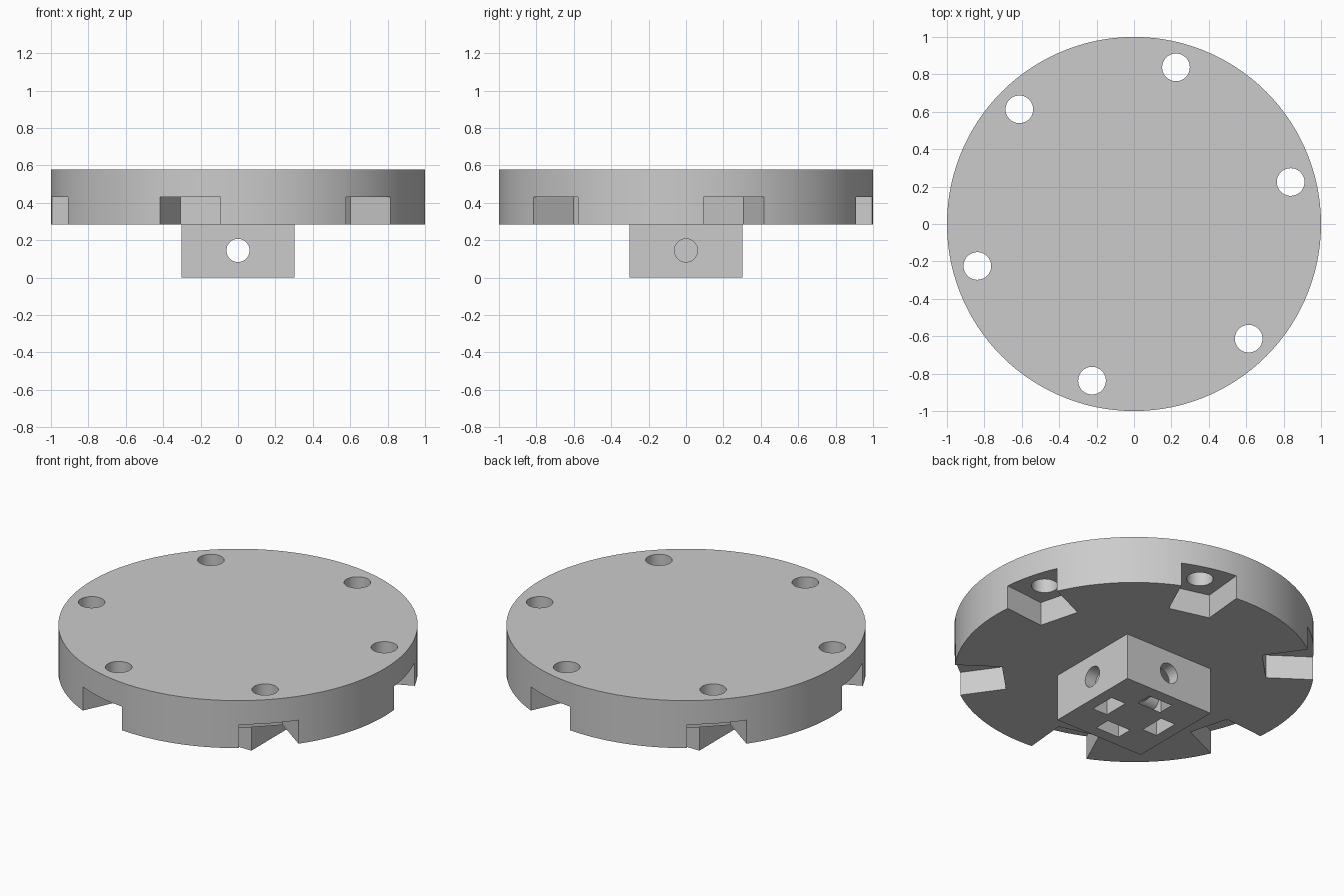
import bpy, bmesh
from math import radians, cos, sin, pi
from mathutils import Matrix, Vector

old = bpy.data.objects.get("Cube")
if old:
    bpy.data.objects.remove(old, do_unlink=True)

# Dimensions
DISC_Z, TOP_Z, NOTCH_Z = 0.285, 0.577, 0.43
BLOCK = 0.605
ANGLES = [radians(15 + 60 * i) for i in range(6)]

grey = bpy.data.materials.new("plain_grey")
grey.use_nodes = True
colour = (0.6, 0.6, 0.6, 1)
grey.diffuse_color = colour
grey.node_tree.nodes["Principled BSDF"].inputs["Base Color"].default_value = colour


def finish(name, bm):
    bmesh.ops.recalc_face_normals(bm, faces=bm.faces)
    mesh = bpy.data.meshes.new(name)
    bm.to_mesh(mesh)
    bm.free()
    mesh.materials.append(grey)
    obj = bpy.data.objects.new(name, mesh)
    bpy.context.collection.objects.link(obj)
    return obj


def box(name, centre, size):
    bm = bmesh.new()
    bmesh.ops.create_cube(bm, size=1, matrix=Matrix.Translation(centre) @ Matrix.Diagonal((*size, 1)))
    return finish(name, bm)


def cylinder(name, centre, radius, depth, sides, turn=Matrix()):
    bm = bmesh.new()
    bmesh.ops.create_cone(bm, cap_ends=True, segments=sides, radius1=radius, radius2=radius,
                          depth=depth, matrix=Matrix.Translation(centre) @ turn)
    return finish(name, bm)


def wedge(name, angle, half, inner, outer, z0, z1):
    """Prism with radial side walls and a flat inner end."""
    bm = bmesh.new()
    plan = [(inner, -half), (outer, -half), (outer, half), (inner, half)]
    verts = [bm.verts.new((r * cos(angle + a), r * sin(angle + a), z0)) for r, a in plan]
    face = bm.faces.new(verts)
    grown = bmesh.ops.extrude_face_region(bm, geom=[face])["geom"]
    bmesh.ops.translate(bm, vec=Vector((0, 0, z1 - z0)),
                        verts=[v for v in grown if isinstance(v, bmesh.types.BMVert)])
    return finish(name, bm)


def combine(target, tool, operation):
    mod = target.modifiers.new("combine", "BOOLEAN")
    mod.operation, mod.solver, mod.object = operation, "EXACT", tool
    bpy.ops.object.select_all(action="DESELECT")
    bpy.context.view_layer.objects.active = target
    target.select_set(True)
    bpy.ops.object.modifier_apply(modifier=mod.name)
    bpy.data.objects.remove(tool, do_unlink=True)


# Round plate with the square hub block below it
plate = cylinder("mounting_plate", (0, 0, (DISC_Z + TOP_Z) / 2), 1, TOP_Z - DISC_Z, 120)
hub = box("hub_block", (0, 0, 0.15), (BLOCK, BLOCK, 0.3))
combine(plate, hub, "UNION")

# Bolt holes, each above a rim notch that opens outward and downward
for a in ANGLES:
    combine(plate, wedge("rim_notch", a, radians(9.7), 0.737, 1.15, 0.2, NOTCH_Z), "DIFFERENCE")
    combine(plate, cylinder("bolt_hole", (0.867 * cos(a), 0.867 * sin(a), 0.5), 0.074, 0.4, 40),
            "DIFFERENCE")

# Set-screw holes through the hub in both directions
for axis in "XY":
    combine(plate, cylinder("screw_hole", (0, 0, 0.145), 0.062, 0.9, 40,
                            Matrix.Rotation(pi / 2, 4, axis)), "DIFFERENCE")

# Nut pockets in the hub's underside, one across each screw hole
for x, y in ((1, 0), (-1, 0), (0, 1), (0, -1)):
    size = (0.1, 0.16, 0.33) if x else (0.16, 0.1, 0.33)
    combine(plate, box("nut_pocket", (0.18 * x, 0.18 * y, 0.06), size), "DIFFERENCE")

bpy.ops.object.shade_smooth_by_angle(angle=radians(30))
